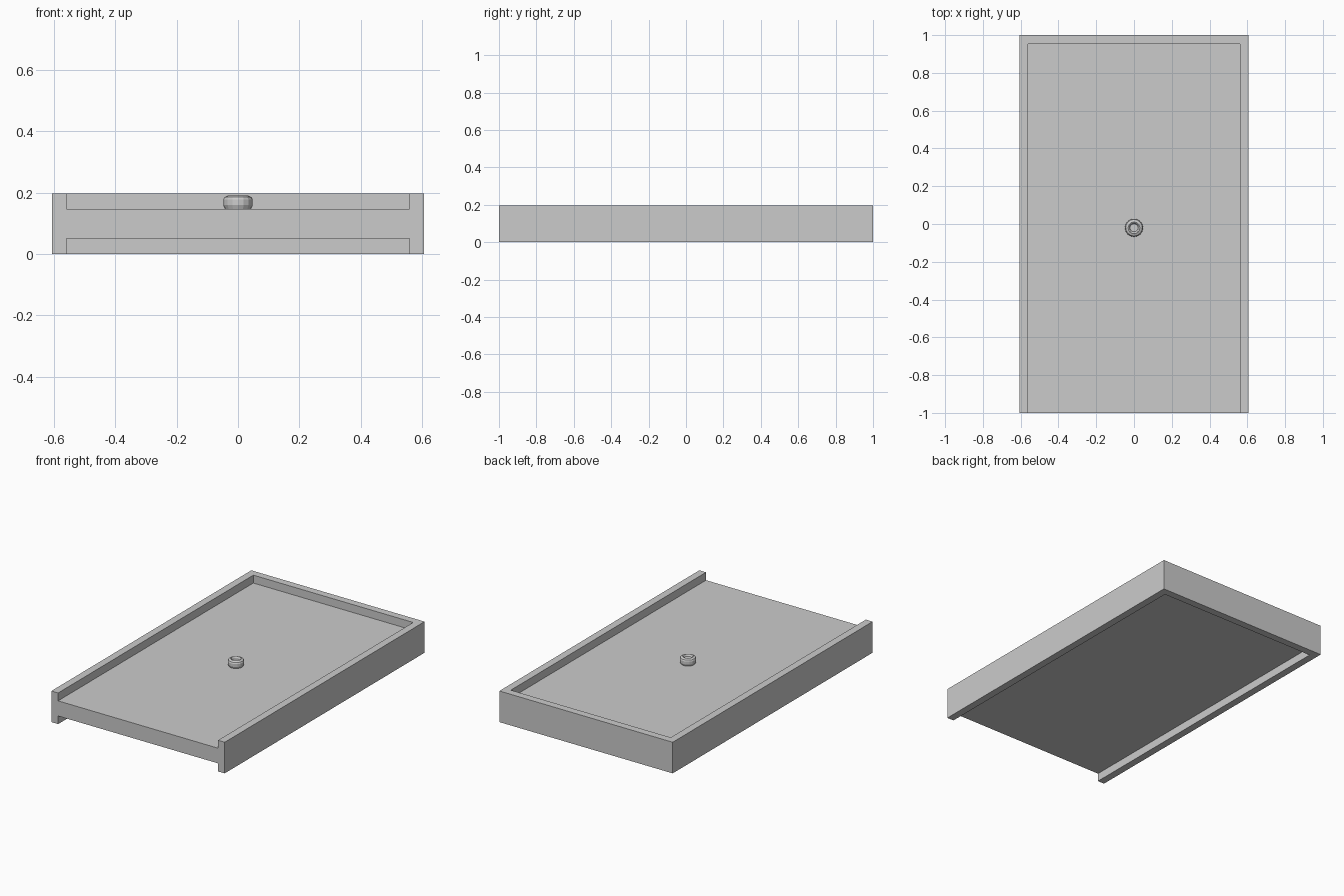
import bpy, bmesh, math

if "Cube" in bpy.data.objects:
    bpy.data.objects.remove(bpy.data.objects["Cube"])

W, L, H, T = 0.607, 1.0, 0.197, 0.047   # half width, half length, height, wall thickness
Z0, Z1 = 0.051, 0.147                   # panel underside and top


def prism(name, outline, z0, z1):
    bm = bmesh.new()
    face = bm.faces.new([bm.verts.new((x, y, z0)) for x, y in outline])
    top = bmesh.ops.extrude_face_region(bm, geom=[face])["geom"]
    bmesh.ops.translate(bm, vec=(0, 0, z1 - z0),
                        verts=[v for v in top if isinstance(v, bmesh.types.BMVert)])
    return finish(name, bm)


def lathe(name, profile, centre, sides):
    bm = bmesh.new()
    verts = [bm.verts.new((r, 0, z)) for r, z in profile]
    edges = [bm.edges.new(p) for p in zip(verts, verts[1:])]
    bmesh.ops.spin(bm, geom=verts + edges, cent=(0, 0, 0), axis=(0, 0, 1),
                   angle=math.tau, steps=sides)
    bmesh.ops.remove_doubles(bm, verts=bm.verts, dist=1e-5)
    obj = finish(name, bm)
    obj.location = centre
    return obj


def finish(name, bm):
    bmesh.ops.recalc_face_normals(bm, faces=bm.faces)
    mesh = bpy.data.meshes.new(name)
    bm.to_mesh(mesh)
    bm.free()
    obj = bpy.data.objects.new(name, mesh)
    bpy.context.collection.objects.link(obj)
    return obj


# U-shaped frame, open at the front
right = [(W, L), (W, -L), (W - T, -L), (W - T, L - T)]
prism("frame", right + [(-x, y) for x, y in reversed(right)], 0, H)

# Recessed panel, flush with the open front
i = W - T
prism("panel", [(-i, -L), (i, -L), (i, L - T), (-i, L - T)], Z0, Z1)

# Round knob with a dished top
lathe("knob", [(0, 0), (0.043, 0), (0.048, 0.012), (0.048, 0.030), (0.044, 0.038),
               (0.031, 0.044), (0.027, 0.042), (0.021, 0.032), (0, 0.032)],
      (0, -0.02, Z1), 16)
